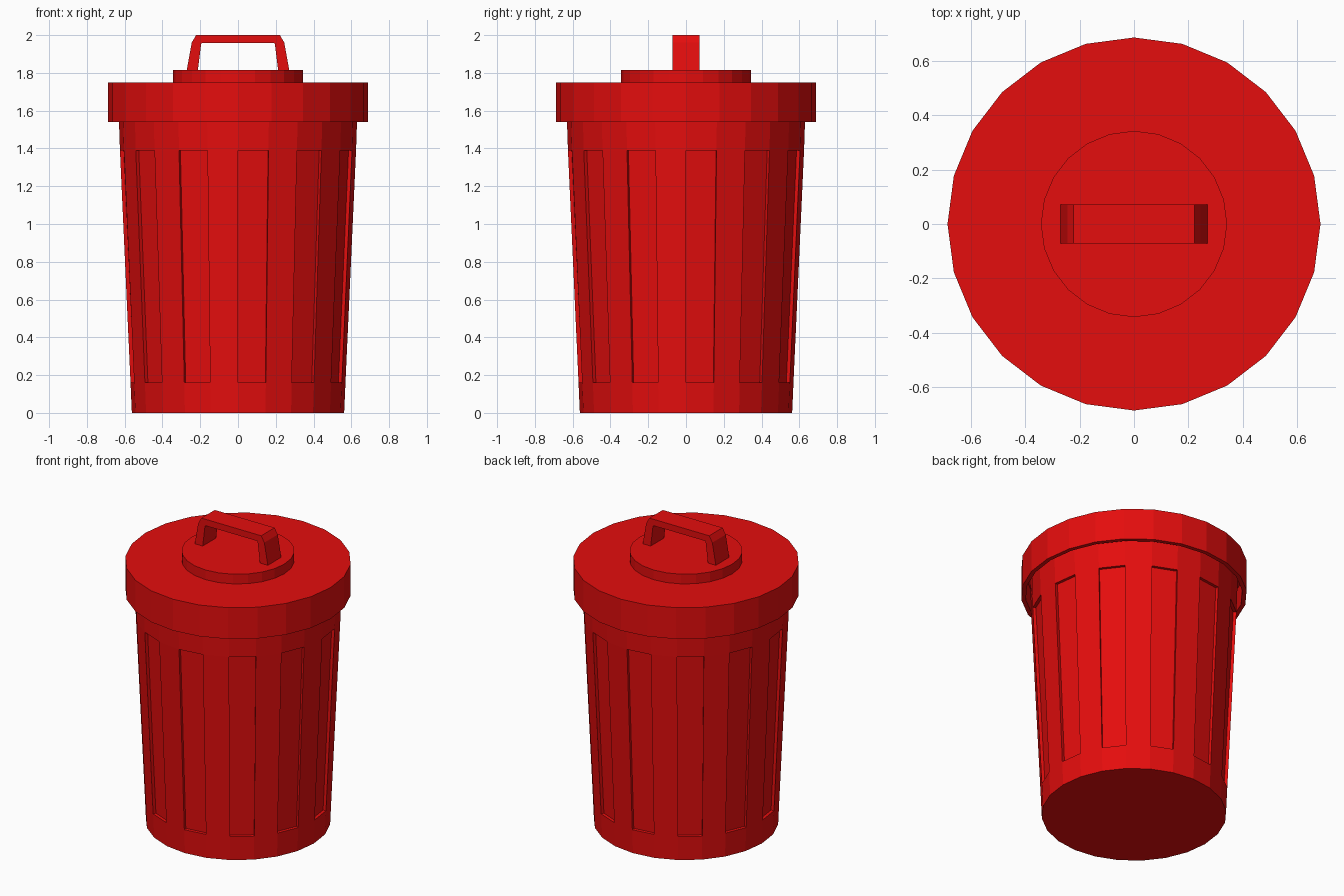
import bpy, bmesh
from math import sin, cos, tau

if "Cube" in bpy.data.objects:
    bpy.data.objects.remove(bpy.data.objects["Cube"])

SIDES = 24

red = bpy.data.materials.new("red_paint")
red.diffuse_color = (0.78, 0.004, 0.004, 1)
red.use_nodes = True
red.node_tree.nodes["Principled BSDF"].inputs["Base Color"].default_value = red.diffuse_color


def finish(bm, name):
    bmesh.ops.recalc_face_normals(bm, faces=bm.faces)
    mesh = bpy.data.meshes.new(name)
    bm.to_mesh(mesh)
    bm.free()
    mesh.materials.append(red)
    obj = bpy.data.objects.new(name, mesh)
    bpy.context.collection.objects.link(obj)
    return obj


def lathe(profile):
    """Turn (radius, z) points into a closed faceted solid; also return the side bands."""
    bm = bmesh.new()
    rings = [[bm.verts.new((r * cos(tau * i / SIDES), r * sin(tau * i / SIDES), z))
              for i in range(SIDES)] for r, z in profile]
    bands = [[bm.faces.new((a[i], a[(i + 1) % SIDES], b[(i + 1) % SIDES], b[i]))
              for i in range(SIDES)] for a, b in zip(rings, rings[1:])]
    bm.faces.new(rings[0][::-1])
    bm.faces.new(rings[-1])
    bmesh.ops.recalc_face_normals(bm, faces=bm.faces)
    return bm, bands


# Tapered bin with every second facet sunk into a panel
bm, bands = lathe([(0.562, 0), (0.569, 0.16), (0.625, 1.39), (0.63, 1.54), (0.63, 1.69)])
for face in bands[1][::2]:
    inward = -face.normal * 0.02
    new = bmesh.ops.extrude_discrete_faces(bm, faces=[face])["faces"]
    bmesh.ops.translate(bm, verts=new[0].verts, vec=inward)
finish(bm, "bin_body")

# Lid with a hollow overhanging rim
bm, _ = lathe([(0.66, 1.69), (0.66, 1.54), (0.687, 1.54), (0.687, 1.75)])
finish(bm, "lid")

# Raised disc in the middle of the lid
bm, _ = lathe([(0.343, 1.74), (0.343, 1.815)])
finish(bm, "lid_disc")

# Strap handle: half profile (outer x, inner x, outer z, inner z), mirrored in x
half = [(0.272, 0.213, 1.81, 1.81), (0.245, 0.195, 1.96, 1.955), (0.222, 0.19, 2.0, 1.957)]
outer = [(x, z) for x, _, z, _ in half]
inner = [(x, z) for _, x, _, z in half]
outer += [(-x, z) for x, z in reversed(outer)]
inner += [(-x, z) for x, z in reversed(inner)]
bm = bmesh.new()
sections = [[bm.verts.new((x, y, z)) for (x, z), y in
             ((o, -0.071), (o, 0.071), (n, 0.071), (n, -0.071))]
            for o, n in zip(outer, inner)]
for a, b in zip(sections, sections[1:]):
    for i in range(4):
        j = (i + 1) % 4
        bm.faces.new((a[i], a[j], b[j], b[i]))
bm.faces.new(sections[0])
bm.faces.new(sections[-1])
finish(bm, "lid_handle")
